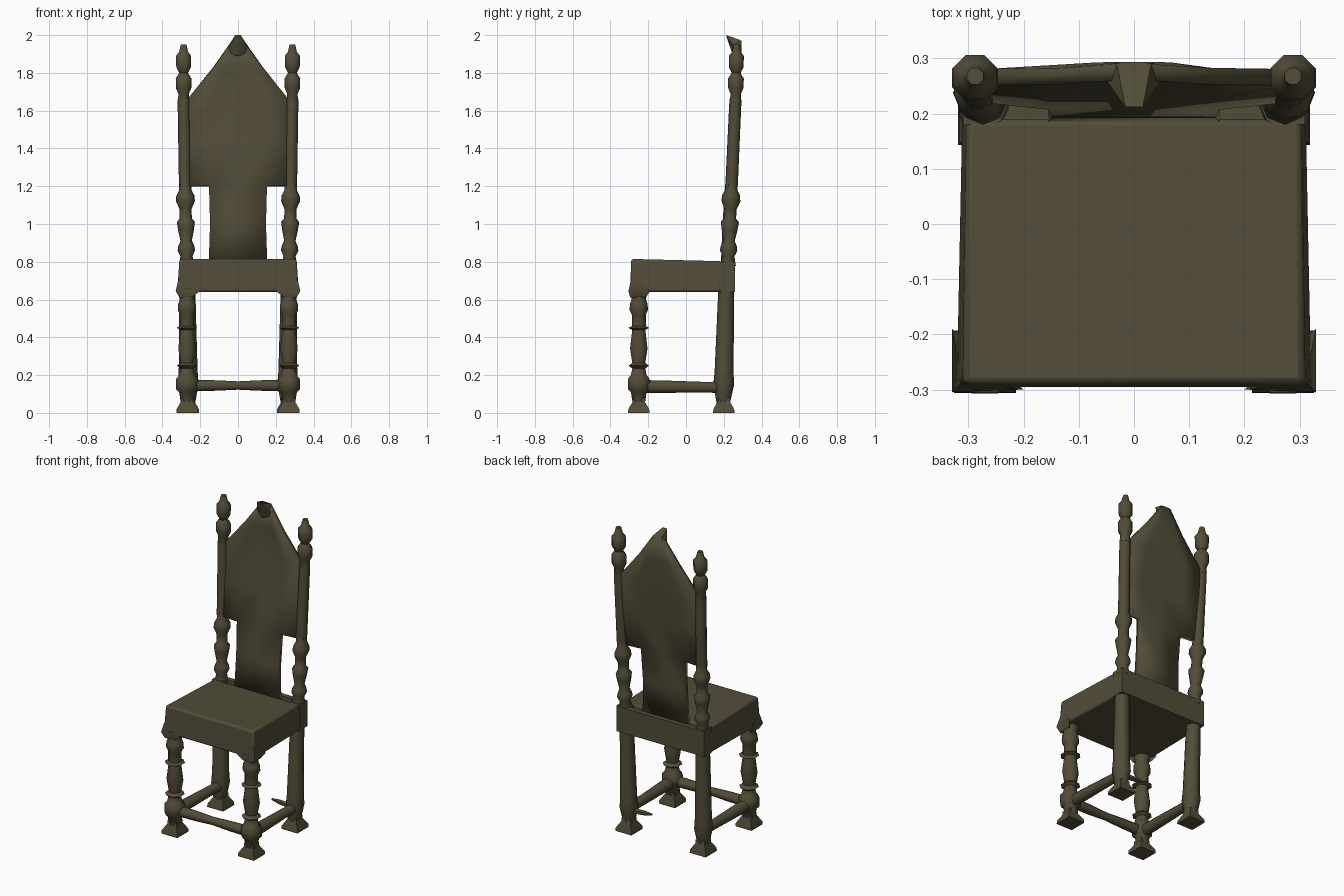
import bpy, bmesh, math
from mathutils import Vector

cube = bpy.data.objects.get("Cube")
if cube:
    bpy.data.objects.remove(cube)

COLOR = (0.085, 0.073, 0.04, 1)
wood = bpy.data.materials.new("dark_olive_wood")
wood.use_nodes = True
wood.diffuse_color = COLOR
bsdf = wood.node_tree.nodes["Principled BSDF"]
bsdf.inputs["Base Color"].default_value = COLOR
bsdf.inputs["Roughness"].default_value = 0.8


def finish(bm, name, angle=50):
    bmesh.ops.recalc_face_normals(bm, faces=bm.faces)
    mesh = bpy.data.meshes.new(name)
    bm.to_mesh(mesh)
    bm.free()
    mesh.materials.append(wood)
    ob = bpy.data.objects.new(name, mesh)
    bpy.context.collection.objects.link(ob)
    bpy.ops.object.select_all(action="DESELECT")
    ob.select_set(True)
    bpy.context.view_layer.objects.active = ob
    bpy.ops.object.shade_smooth_by_angle(angle=math.radians(angle))
    return ob


def turned(name, start, end, profile, sides=8):
    """Lathe (t, radius) rings along the line from start to end."""
    a, b = Vector(start), Vector(end)
    axis = b - a
    turn = axis.to_track_quat("Z", "Y")
    bm = bmesh.new()
    rings = []
    for t, r in profile:
        ring = []
        for i in range(sides):
            ang = math.tau * (i + 0.5) / sides
            off = turn @ Vector((math.cos(ang), math.sin(ang), 0)) * r
            ring.append(bm.verts.new(a + axis * t + off))
        rings.append(ring)
    for lo, hi in zip(rings, rings[1:]):
        for i in range(sides):
            j = (i + 1) % sides
            bm.faces.new((lo[i], lo[j], hi[j], hi[i]))
    bm.faces.new(rings[0][::-1])
    bm.faces.new(rings[-1])
    return finish(bm, name)


def post(name, start, end, profile, sides=8):
    """Upright lathe whose profile is given as (height, radius)."""
    h = end[2] - start[2]
    return turned(name, start, end, [((z - start[2]) / h, r) for z, r in profile], sides)


def hull(name, points, angle=50):
    bm = bmesh.new()
    for p in points:
        bm.verts.new(p)
    bmesh.ops.convex_hull(bm, input=bm.verts)
    bmesh.ops.dissolve_limit(bm, angle_limit=0.02, verts=bm.verts, edges=bm.edges)
    return finish(bm, name, angle)


def box(name, x0, x1, y0, y1, z0, z1):
    return hull(name, [(x, y, z) for x in (x0, x1) for y in (y0, y1) for z in (z0, z1)])


FOOT = [(0, 0.08), (0.02, 0.078), (0.06, 0.045), (0.08, 0.045)]
FRONT_LEG = [(0.05, 0.035), (0.11, 0.045), (0.125, 0.062), (0.18, 0.062), (0.2, 0.045),
             (0.235, 0.037), (0.25, 0.058), (0.265, 0.037), (0.34, 0.05), (0.42, 0.04),
             (0.44, 0.038), (0.45, 0.06), (0.46, 0.04), (0.52, 0.04), (0.545, 0.053),
             (0.58, 0.05), (0.6, 0.04), (0.66, 0.055)]
REAR_LEG = [(0.05, 0.035), (0.1, 0.045), (0.15, 0.055), (0.22, 0.05), (0.66, 0.042), (0.8, 0.042)]
BACK_POST = [(0.78, 0.042), (0.83, 0.032), (0.86, 0.046), (0.885, 0.042), (0.91, 0.03),
             (0.97, 0.042), (1.01, 0.048), (1.03, 0.032), (1.08, 0.032), (1.12, 0.05),
             (1.15, 0.048), (1.18, 0.032), (1.22, 0.033), (1.66, 0.032)]
FINIAL = [(1.64, 0.032), (1.69, 0.03), (1.72, 0.044), (1.77, 0.045), (1.8, 0.025),
          (1.83, 0.042), (1.89, 0.043), (1.91, 0.026), (1.95, 0.016)]

# Legs, posts, finials and side stretchers on both sides
for s, side in ((1, "left"), (-1, "right")):
    fx, rx = s * 0.27, s * 0.262
    post("front_foot_" + side, (fx, -0.25, 0), (fx, -0.25, 0.08), FOOT, 4)
    post("front_leg_" + side, (fx, -0.25, 0.05), (fx, -0.25, 0.66), FRONT_LEG)
    post("rear_foot_" + side, (rx, 0.2, 0), (rx, 0.2, 0.08), FOOT, 4)
    post("rear_leg_" + side, (rx, 0.197, 0.05), (s * 0.27, 0.217, 0.8), REAR_LEG)
    post("back_post_" + side, (s * 0.272, 0.222, 0.78), (s * 0.288, 0.262, 1.66), BACK_POST)
    post("finial_" + side, (s * 0.288, 0.262, 1.64), (s * 0.288, 0.268, 1.95), FINIAL)
    turned("side_stretcher_" + side, (s * 0.268, -0.22, 0.14), (s * 0.262, 0.19, 0.135),
           [(0, 0.036), (0.2, 0.036), (0.8, 0.03), (1, 0.034)])

# Front stretcher and the broken rear one
turned("front_stretcher", (-0.24, -0.25, 0.145), (0.24, -0.25, 0.145),
       [(0, 0.032), (0.25, 0.03), (0.5, 0.024), (0.75, 0.03), (1, 0.032)])
turned("rear_stretcher_stub", (0.24, 0.2, 0.13), (0.1, 0.2, 0.14),
       [(0, 0.018), (0.6, 0.016), (1, 0.006)], 6)

# Upholstered seat block with softened edges
seat = hull("seat", [(s * x, y, z) for s in (1, -1) for x, y, z in (
    (0.322, -0.296, 0.64), (0.312, 0.19, 0.64), (0.31, -0.29, 0.815), (0.303, 0.19, 0.803))])
bevel = seat.modifiers.new("soft_edges", "BEVEL")
bevel.width, bevel.segments = 0.012, 2

# Rear frame, leaving a gap behind the back panel
box("rear_rail", -0.3, 0.3, 0.228, 0.26, 0.64, 0.8)
box("rear_seat_floor", -0.3, 0.3, 0.18, 0.24, 0.64, 0.665)
for s, side in ((1, "left"), (-1, "right")):
    box("side_rail_" + side, s * 0.28, s * 0.31, 0.18, 0.26, 0.64, 0.802)
    # Cover corners hanging over the front legs
    hull("seat_corner_" + side, [(s * x, y, z) for x, y, z in (
        (0.33, -0.305, 0.645), (0.2, -0.3, 0.645), (0.33, -0.19, 0.645), (0.31, -0.285, 0.73),
        (0.31, -0.295, 0.61), (0.24, -0.295, 0.615), (0.31, -0.21, 0.615))])

# Back panel rows: height, inner half width, outer half width, centre y, edge y
ROWS = [(0.79, 0.155, 0, 0.2, 0.2), (1.0, 0.148, 0, 0.208, 0.208),
        (1.2, 0.153, 0.305, 0.222, 0.238), (1.43, 0.16, 0.302, 0.242, 0.256),
        (1.66, 0.14, 0.268, 0.268, 0.266), (1.83, 0.065, 0.13, 0.278, 0.268),
        (1.97, 0.015, 0.03, 0.279, 0.275)]
bm = bmesh.new()
grid = []
for z, inner, outer, yc, ye in ROWS:
    cols = ((-outer, ye), (-inner, yc), (0, yc), (inner, yc), (outer, ye))
    grid.append([bm.verts.new((x, y, z)) for x, y in cols])
for k, (lo, hi) in enumerate(zip(grid, grid[1:])):
    for c in range(4):
        if k >= 2 or c in (1, 2):
            bm.faces.new((lo[c], lo[c + 1], hi[c + 1], hi[c]))
bmesh.ops.delete(bm, geom=[v for v in bm.verts if not v.link_faces], context="VERTS")
panel = finish(bm, "back_panel")
thick = panel.modifiers.new("thickness", "SOLIDIFY")
thick.thickness, thick.offset = 0.03, 0

# Forward-curling point at the top of the back
hull("crest_point", [(s * x, y, z) for s in (1, -1) for x, y, z in (
    (0.06, 0.275, 1.91), (0.035, 0.292, 1.96), (0.03, 0.285, 1.975),
    (0.016, 0.212, 2.0), (0.012, 0.225, 1.96), (0.006, 0.25, 1.89))])
